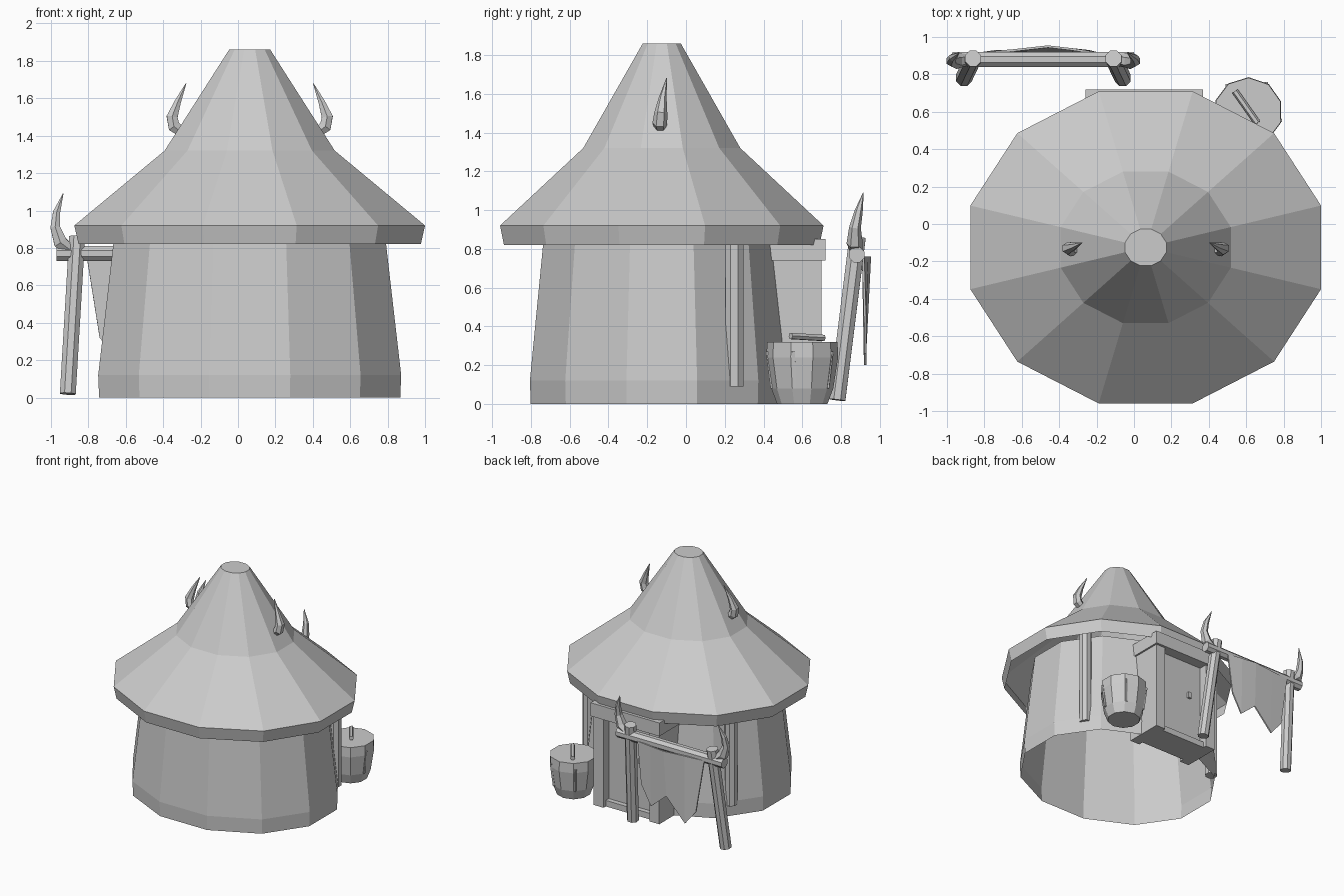
import bpy, bmesh, math
from mathutils import Vector, Matrix

cube = bpy.data.objects.get("Cube")
if cube:
    bpy.data.objects.remove(cube, do_unlink=True)

grey = bpy.data.materials.new("plain grey")
grey.use_nodes = True
grey.diffuse_color = (0.6, 0.6, 0.6, 1)
grey.node_tree.nodes["Principled BSDF"].inputs["Base Color"].default_value = (0.6, 0.6, 0.6, 1)


def finish(name, bm, fix_normals=True):
    if fix_normals:
        bmesh.ops.recalc_face_normals(bm, faces=bm.faces[:])
    mesh = bpy.data.meshes.new(name)
    bm.to_mesh(mesh)
    bm.free()
    mesh.materials.append(grey)
    obj = bpy.data.objects.new(name, mesh)
    bpy.context.scene.collection.objects.link(obj)
    return obj


def skin(name, rings, cap_start=True, cap_end=True):
    """Join rings of points with quads, with optional end caps."""
    bm = bmesh.new()
    loops = [[bm.verts.new(p) for p in ring] for ring in rings]
    n = len(loops[0])
    for a, b in zip(loops, loops[1:]):
        for i in range(n):
            j = (i + 1) % n
            bm.faces.new((a[i], a[j], b[j], b[i]))
    if cap_start:
        bm.faces.new(loops[0][::-1])
    if cap_end:
        bm.faces.new(loops[-1])
    return finish(name, bm, cap_start and cap_end)


def lathe(name, centre, profile, sides, squash=1.0, turn=0.0, **caps):
    """Profile of (radius, height) turned round a vertical axis."""
    steps = [turn + math.tau * i / sides for i in range(sides)]
    rings = [[(centre[0] + r * math.cos(t), centre[1] + r * squash * math.sin(t), z)
              for t in steps] for r, z in profile]
    return skin(name, rings, **caps)


def tube(name, path, radii, sides=8):
    """Tapering rod along a path."""
    pts = [Vector(p) for p in path]
    rings = []
    for i, p in enumerate(pts):
        along = (pts[min(i + 1, len(pts) - 1)] - pts[max(i - 1, 0)]).normalized()
        u = along.cross(Vector((0, 1, 0)) if abs(along.y) < 0.9 else Vector((1, 0, 0))).normalized()
        v = along.cross(u)
        rings.append([p + radii[i] * (u * math.cos(t) + v * math.sin(t))
                      for t in (math.tau * (k + 0.5) / sides for k in range(sides))])
    return skin(name, rings)


def box(name, low, high):
    bm = bmesh.new()
    low, high = Vector(low), Vector(high)
    bmesh.ops.create_cube(bm, size=1, matrix=Matrix.Translation((low + high) / 2)
                          @ Matrix.Diagonal((*(high - low), 1)))
    return finish(name, bm)


HUT = (0.0625, -0.125)
FLAT = math.radians(15)
K = 1 / math.cos(FLAT)  # flat-to-flat half width to corner radius

# Round wall and thatched roof, both open underneath
lathe("wall", HUT, [(0.805 * K, 0), (0.81 * K, 0.12), (0.72 * K, 0.9)], 12, 0.84, FLAT,
      cap_start=False, cap_end=False)
lathe("roof", HUT, [(0.915 * K, 0.82), (0.9375 * K, 0.92), (0.455 * K, 1.32), (0.11 * K, 1.86)],
      12, 0.89, FLAT, cap_start=False)

# Horns on the roof and poles under the eaves
for side, label in ((1, "left"), (-1, "right")):
    path = [(0.34, -0.13, 1.40), (0.405, -0.135, 1.45), (0.415, -0.13, 1.50),
            (0.385, -0.12, 1.58), (0.34, -0.10, 1.68)]
    tube(label + "_roof_horn", [(HUT[0] + side * x, y, z) for x, y, z in path],
         [0.025, 0.038, 0.034, 0.02, 0.002], 6)
    x = HUT[0] + side * 0.65
    tube(label + "_eave_pole", [(x, 0.25, 0.09), (x, 0.25, 0.98)], [0.05, 0.05])

# Doorway at the back
for x, label in ((0.31, "left"), (-0.20, "right")):
    box(label + "_door_post", (x - 0.045, 0.38, 0), (x + 0.045, 0.70, 0.76))
box("lintel", (-0.26, 0.38, 0.74), (0.37, 0.72, 0.85))
box("door", (-0.16, 0.58, 0.04), (0.27, 0.63, 0.75))
box("door_sill", (-0.16, 0.42, 0), (0.27, 0.67, 0.05))
box("door_handle", (-0.05, 0.62, 0.42), (-0.02, 0.65, 0.47))

# Drum with a stick on top and slats on the side
DRUM = (0.61, 0.60)
lathe("drum", DRUM, [(0.13, 0), (0.16, 0.08), (0.185, 0.24), (0.182, 0.32)], 10, turn=0.3)
tube("drum_stick", [(0.54, 0.71, 0.34), (0.66, 0.54, 0.35)], [0.018, 0.018], 6)
for i in range(5):
    t = math.radians(-15 + 72 * i)
    out = Vector((math.cos(t), math.sin(t), 0))
    base = Vector((*DRUM, 0))
    tube(f"drum_slat_{i + 1}", [base + out * 0.155 + Vector((0, 0, 0.08)),
                                base + out * 0.18 + Vector((0, 0, 0.27))], [0.012, 0.012], 4)

# Drying rack: two splayed posts, a crossbar and a horn at each end
RACK_X = -0.485
for side, label in ((1, "left"), (-1, "right")):
    tube(label + "_rack_post", [(RACK_X + side * 0.425, 0.78, 0.02),
                                (RACK_X + side * 0.375, 0.885, 0.86)], [0.046, 0.046])
    path = [(0.40, 0.88, 0.78), (0.465, 0.87, 0.83), (0.492, 0.872, 0.91),
            (0.485, 0.89, 0.99), (0.45, 0.915, 1.09)]
    tube(label + "_rack_horn", [(RACK_X + side * x, y, z) for x, y, z in path],
         [0.03, 0.042, 0.03, 0.022, 0.002], 6)
tube("crossbar", [(RACK_X - 0.485, 0.88, 0.77), (RACK_X + 0.485, 0.88, 0.77)], [0.043, 0.043])

# Ragged hide hanging from the crossbar
top = [(-0.81, 0.92), (-0.64, 0.935), (-0.46, 0.955), (-0.33, 0.94), (-0.20, 0.92)]
hem = [(-0.74, 0.32), (-0.64, 0.20), (-0.47, 0.38), (-0.33, 0.26), (-0.24, 0.42)]
bm = bmesh.new()
upper = [bm.verts.new((x, y, 0.76)) for x, y in top]
lower = [bm.verts.new((x, 0.93, z)) for x, z in hem]
for i in range(len(top) - 1):
    bm.faces.new((upper[i], lower[i], lower[i + 1], upper[i + 1]))
hide = finish("hanging_hide", bm)
hide.modifiers.new("Thickness", "SOLIDIFY").thickness = 0.012
